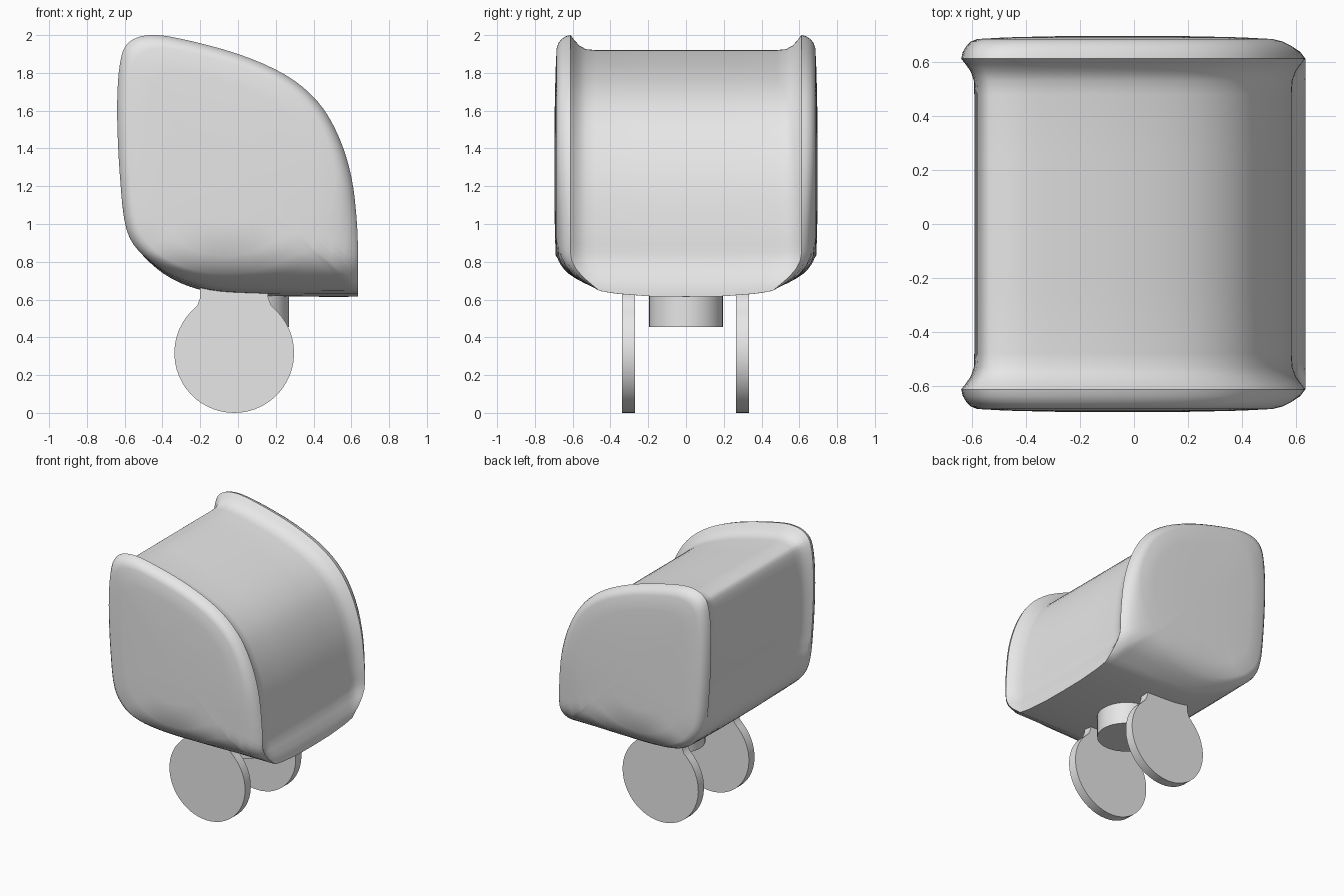
import bpy, bmesh, math
from mathutils import Vector

cube = bpy.data.objects.get("Cube")
if cube:
    bpy.data.objects.remove(cube, do_unlink=True)

grey = bpy.data.materials.new("plain_grey")
grey.use_nodes = True
colour = (0.8, 0.8, 0.8, 1)
grey.diffuse_color = colour
grey.node_tree.nodes["Principled BSDF"].inputs["Base Color"].default_value = colour


def finish(name, bm, angle):
    """Turn a bmesh into a shaded, coloured object."""
    bmesh.ops.recalc_face_normals(bm, faces=bm.faces)
    mesh = bpy.data.meshes.new(name)
    bm.to_mesh(mesh)
    bm.free()
    mesh.materials.append(grey)
    obj = bpy.data.objects.new(name, mesh)
    bpy.context.collection.objects.link(obj)
    bpy.ops.object.select_all(action="DESELECT")
    obj.select_set(True)
    bpy.context.view_layer.objects.active = obj
    bpy.ops.object.shade_smooth_by_angle(angle=math.radians(angle))
    return obj


def spline(points, steps):
    """Smooth curve through the points, leaving both ends sharp."""
    pts = [Vector(p) for p in points]
    pts = [pts[0]] + pts + [pts[-1]]
    out = []
    for a, b, c, d in zip(pts, pts[1:], pts[2:], pts[3:]):
        for i in range(steps):
            t = i / steps
            out.append(b + (c - a) * t / 2 + (a * 2 - b * 5 + c * 4 - d) * t**2 / 2
                       + (b * 3 - a - c * 3 + d) * t**3 / 2)
    return out


def ramp(value, low, high):
    t = min(1, max(0, (value - low) / (high - low)))
    return t * t * (3 - 2 * t)


# Rim outline in x and z, starting and ending at the sharp lower lip
lip = (0.635, 0.615)
rim = [lip, (0.635, 0.8), (0.63, 1.0), (0.6, 1.25), (0.53, 1.47), (0.42, 1.65),
       (0.25, 1.79), (0, 1.9), (-0.3, 1.98), (-0.47, 2.0), (-0.58, 1.96),
       (-0.625, 1.85), (-0.64, 1.6), (-0.625, 1.25), (-0.59, 0.97), (-0.5, 0.83),
       (-0.35, 0.71), (-0.15, 0.64), (0.1, 0.62), (0.4, 0.615), lip]
outline = spline(rim, 4)
centre = Vector((-0.05, 1.3))


def ring(y, groove, pull, shrink):
    """One cross-section: grooved in the middle, rounded off towards the cap."""
    points = []
    count = len(outline)
    for i, p in enumerate(outline):
        tangent = (outline[(i + 1) % count] - outline[i - 1]).normalized()
        inward = Vector((-tangent.y, tangent.x))
        fade = ramp(p.y, 0.64, 0.84) if p.x > 0 else ramp(p.y, 0.95, 1.2)
        q = p + inward * groove * fade * (0.05 + 0.03 * max(0, -tangent.x))
        near_lip = math.exp(-(p - Vector(lip)).length_squared / 0.2)
        q = q.lerp(centre, pull * (0.1 + 0.25 * near_lip))
        q = q.lerp(centre, shrink)
        low = min(1, max(0, (0.85 - q.y) / 0.23))
        points.append((q.x, y * (1 - 0.25 * low**2), q.y + 0.03 * low * (y / 0.6)**3))
    return points


# Body half, from the middle out to the end cap, then mirrored
stations = [(0, 1, 0, 0), (0.25, 1, 0, 0), (0.48, 1, 0, 0), (0.53, 0.94, 0, 0),
            (0.565, 0.7, 0, 0), (0.59, 0.35, 0, 0), (0.612, 0, 0, 0),
            (0.637, 0, 0.1, 0), (0.66, 0, 0.33, 0), (0.676, 0, 0.62, 0),
            (0.685, 0, 1, 0), (0.691, 0, 1, 0.2), (0.695, 0, 1, 0.5), (0.697, 0, 1, 0.8)]
bm = bmesh.new()
rings = [[bm.verts.new(p) for p in ring(*s)] for s in stations]
for a, b in zip(rings, rings[1:]):
    for i in range(len(a)):
        bm.faces.new((a[i - 1], a[i], b[i], b[i - 1]))
pole = bm.verts.new((centre.x, 0.697, centre.y))
for i in range(len(rings[-1])):
    bm.faces.new((rings[-1][i - 1], rings[-1][i], pole))
body = finish("body", bm, 40)
mirror = body.modifiers.new("mirror", "MIRROR")
mirror.use_axis = (False, True, False)


# Round feet with a short flared neck
def foot(name, y):
    bm = bmesh.new()
    profile = [(-0.2, 0.68), (-0.2, 0.61), (-0.215, 0.57)]
    for i in range(41):
        a = math.radians(136 + 268 * i / 40)
        profile.append((-0.02 + 0.317 * math.cos(a), 0.317 + 0.317 * math.sin(a)))
    profile += [(0.175, 0.57), (0.16, 0.61), (0.16, 0.68)]
    face = bm.faces.new([bm.verts.new((x, y - 0.034, z)) for x, z in profile])
    side = bmesh.ops.extrude_face_region(bm, geom=[face])["geom"]
    moved = [v for v in side if isinstance(v, bmesh.types.BMVert)]
    bmesh.ops.translate(bm, verts=moved, vec=(0, 0.068, 0))
    finish(name, bm, 30)


foot("right_foot", -0.305)
foot("left_foot", 0.3)

# Short post under the body
bm = bmesh.new()
bmesh.ops.create_cone(bm, cap_ends=True, segments=48, radius1=0.195, radius2=0.195, depth=0.22)
bmesh.ops.translate(bm, verts=bm.verts, vec=(0.075, 0, 0.565))
finish("post", bm, 30)
